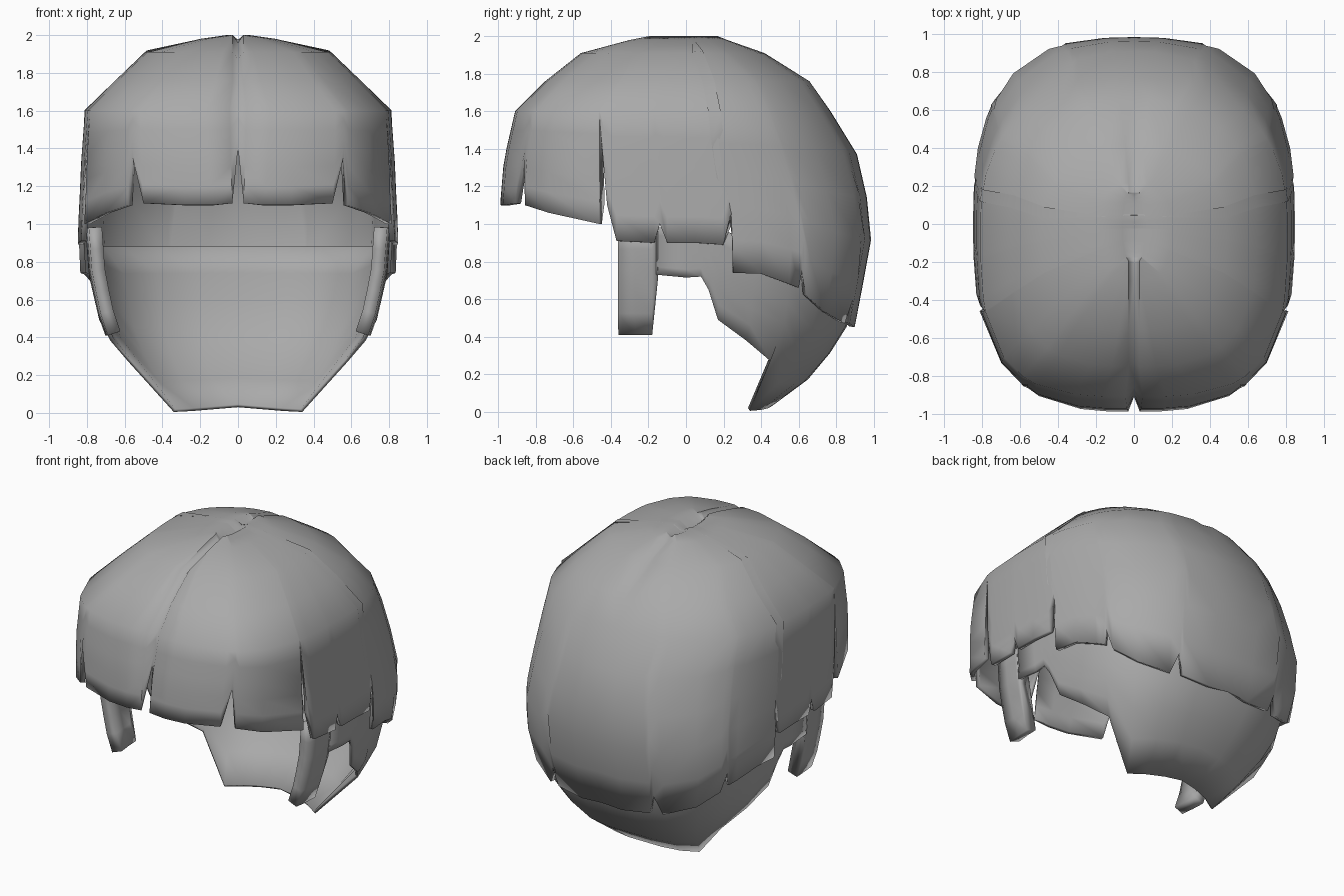
import bpy, bmesh, math

if "Cube" in bpy.data.objects:
    bpy.data.objects.remove(bpy.data.objects["Cube"])

E = 0.69  # roundness of the rounded-box cross-section

hair_mat = bpy.data.materials.new("hair grey")
hair_mat.diffuse_color = (0.4, 0.4, 0.4, 1)
hair_mat.use_nodes = True
hair_mat.node_tree.nodes["Principled BSDF"].inputs["Base Color"].default_value = hair_mat.diffuse_color


def ring_at(rings, z):
    """Half width, front reach, back reach, front and back roundness at height z."""
    for a, b in zip(rings, rings[1:]):
        if z >= b[0]:
            f = min(1, max(0, (a[0] - z) / (a[0] - b[0])))
            return [p + (q - p) * f for p, q in zip(a[1:], b[1:])]
    return rings[-1][1:]


def point(rings, t, z):
    w, front, back, ef, eb = ring_at(rings, z)
    c = math.cos(t)
    e = eb if c > 0 else ef
    y = abs(c) ** e * (back if c > 0 else -front)
    return [w * abs(math.sin(t)) ** e, y, z]


def angle(rings, x, y, z):
    """Angle around the head: by y along the sides, by x at front and back."""
    w, front, back, ef, eb = ring_at(rings, min(z, 1.1))
    e = eb if y > 0 else ef
    r = abs(y) / (back if y > 0 else front)
    if r < 0.7:
        t = math.acos(r ** (1 / e))
    else:
        t = math.asin(min(1, x / w) ** (1 / e))
    return t if y > 0 else math.pi - t


def hair_layer(name, rings, columns, levels, rows, thick, parting=False):
    """Locks hang from the top levels down to each column's own tip height."""
    bm = bmesh.new()
    grid = []
    for x, y, tip in columns:
        t = angle(rings, x, y, tip)
        top = levels(y)
        last = top[-1]
        zs = top + [last + (tip - last) * k / rows for k in range(1, rows + 1)]
        pts = [point(rings, t, z) for z in zs]
        for p in pts:
            if x == 0:
                p[0] = 0
            elif parting:
                p[0] = max(p[0], 0.028)
        if parting:
            if x == 0:  # groove floor over the forehead, fading at the back
                for p in pts:
                    f = min(1, max(0, (p[2] - 1.6) / 0.3))
                    if y < 0:
                        p[1] += 0.045 * (1 - f)
                        p[2] -= 0.04 * f
                    else:
                        p[2] -= 0.025 * f
            pts.insert(0, [0, pts[0][1], 1.96 if y < 0 else 1.975])
        grid.append([bm.verts.new(p) for p in pts])
    for a, b in zip(grid, grid[1:]):
        for k in range(len(a) - 1):
            bm.faces.new((a[k], a[k + 1], b[k + 1], b[k]))
    bmesh.ops.remove_doubles(bm, verts=bm.verts, dist=0.0005)
    me = bpy.data.meshes.new(name)
    bm.to_mesh(me)
    bm.free()
    me.materials.append(hair_mat)
    ob = bpy.data.objects.new(name, me)
    bpy.context.collection.objects.link(ob)
    # thin along the parting and crown so the groove stays clean
    group = ob.vertex_groups.new(name="thickness")
    for v in me.vertices:
        thin = parting and (v.co.z > 1.95 or v.co.x < 0.04)
        group.add([v.index], 0.1 if thin else 1.0, 'REPLACE')
    mir = ob.modifiers.new("mirror", 'MIRROR')
    mir.merge_threshold = 0.001
    sol = ob.modifiers.new("thickness", 'SOLIDIFY')
    sol.thickness = thick
    sol.offset = -1
    sol.vertex_group = "thickness"
    bpy.ops.object.select_all(action='DESELECT')
    ob.select_set(True)
    bpy.context.view_layer.objects.active = ob
    bpy.ops.object.shade_smooth_by_angle(angle=math.radians(50))
    return ob


# Outer cap: (height, half width, front, back, front roundness, back roundness)
cap_rings = [(2.0, .06, .2, .17, E, E), (1.98, .2, .3, .22, E, .9),
             (1.91, .49, .56, .42, E, 1.0), (1.76, .65, .75, .66, .66, .9),
             (1.6, .81, .91, .77, .6, .86), (1.34, .83, .97, .93, .64, .86),
             (1.1, .84, .99, .97, E, .76), (.94, .85, .995, .99, E, .72),
             (.72, .84, .97, .95, E, E), (.46, .77, .93, .9, E, E)]
cap_columns = [
    # fringe
    (0, -1, 1.4), (.03, -.99, 1.11), (.14, -.98, 1.1), (.28, -.96, 1.1), (.5, -.9, 1.11),
    (.55, -.87, 1.36), (.58, -.86, 1.1), (.7, -.74, 1.06), (.8, -.46, 1.0),
    # side locks
    (.81, -.45, 1.55), (.82, -.42, 1.1), (.82, -.37, .91), (.83, -.17, .9),
    (.83, -.14, 1.0), (.83, -.1, .9), (.83, .05, .9), (.83, .2, .89), (.83, .24, 1.06),
    (.83, .25, .74), (.81, .4, .735), (.79, .55, .68), (.77, .6, .66), (.76, .62, .76),
    # back locks
    (.71, .64, .62), (.6, .74, .53), (.42, .84, .47), (.38, .86, .6),
    (.34, .87, .47), (.15, .9, .45), (0, .9, .46)]
hair_layer("hair_cap", cap_rings, cap_columns,
           lambda y: [2.0, 1.98, 1.91, 1.76, 1.6], 5, .03, parting=True)

# Under layer: sideburns and tapering nape
under_rings = [r + (E, E) for r in [
    (1.0, .81, .93, .94), (.73, .79, .93, .92), (.46, .73, .93, .86),
    (.27, .636, .9, .74), (.18, .57, .9, .66), (.01, .434, .9, .43)]]
sideburn_columns = [(.8, -.36, .41), (.72, -.27, .41), (.71, -.18, .41), (.78, -.15, .7)]
nape_columns = [
    # gap over the ear
    (.78, -.16, .73), (.78, 0, .715), (.78, .08, .72), (.75, .12, .65),
    # nape
    (.7, .17, .49), (.65, .32, .38), (.58, .45, .27), (.34, .34, .005),
    (.24, .39, .01), (.12, .42, .02), (0, .43, .03)]
hair_layer("sideburn", under_rings, sideburn_columns, lambda y: [.98], 5, .07)
hair_layer("nape_hair", under_rings, nape_columns,
           lambda y: [.98 if y < .2 else .88], 6, .02)
